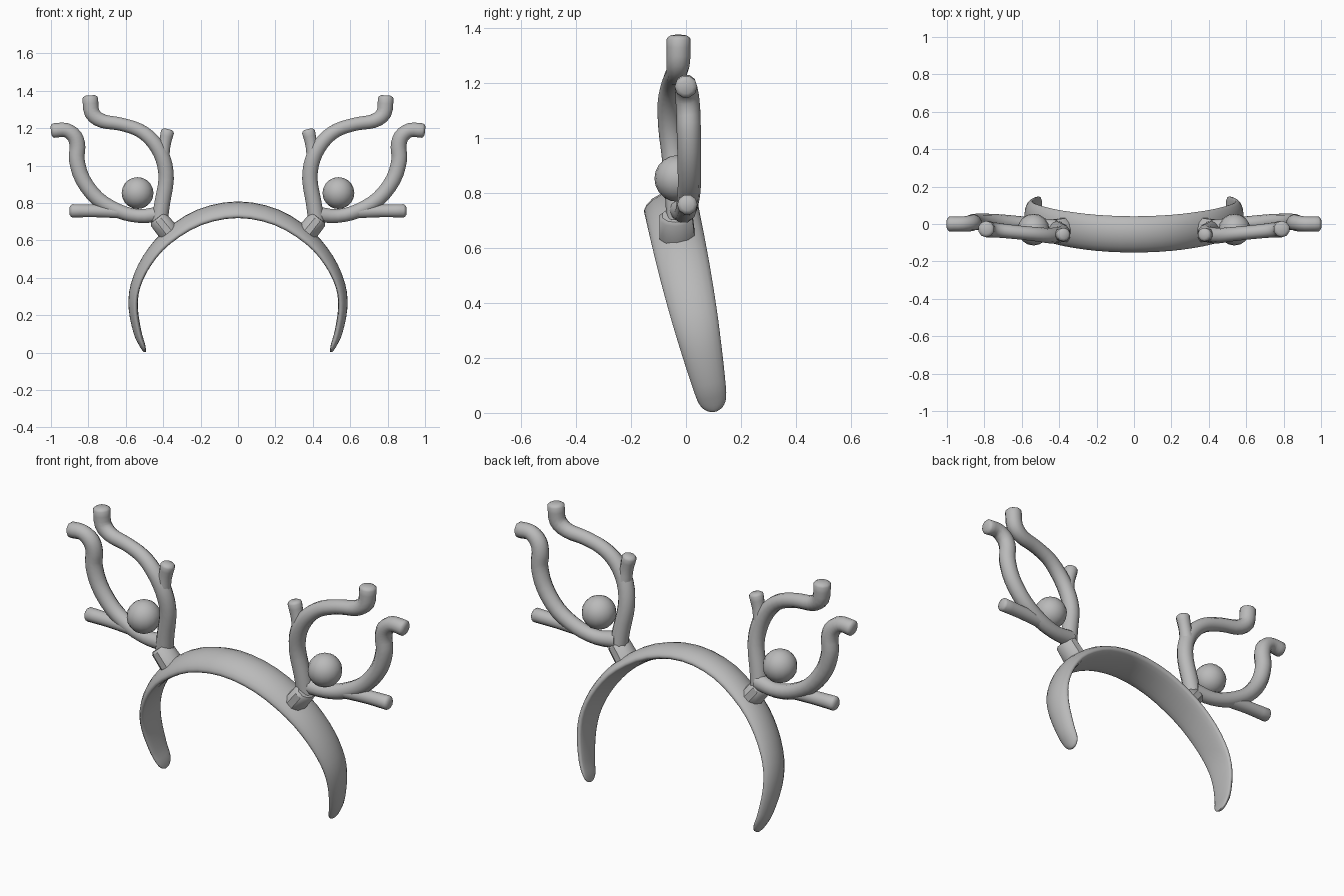
import bpy, bmesh, math
from mathutils import Vector

cube = bpy.data.objects.get("Cube")
if cube:
    bpy.data.objects.remove(cube, do_unlink=True)

grey = bpy.data.materials.new("plain grey")
grey.use_nodes = True
COLOUR = (0.49, 0.49, 0.49, 1)
grey.diffuse_color = COLOUR
grey.node_tree.nodes["Principled BSDF"].inputs["Base Color"].default_value = COLOUR


def finish(name, bm, mirror=False, angle=50):
    """Turn a bmesh into a smooth-shaded object, optionally mirrored in x."""
    bmesh.ops.recalc_face_normals(bm, faces=bm.faces)
    mesh = bpy.data.meshes.new(name)
    bm.to_mesh(mesh)
    bm.free()
    mesh.materials.append(grey)
    ob = bpy.data.objects.new(name, mesh)
    bpy.context.collection.objects.link(ob)
    bpy.ops.object.select_all(action='DESELECT')
    ob.select_set(True)
    bpy.context.view_layer.objects.active = ob
    bpy.ops.object.shade_smooth_by_angle(angle=math.radians(angle))
    if mirror:
        ob.modifiers.new("Mirror", 'MIRROR').use_axis[0] = True


def spline(points, steps):
    """Catmull-Rom samples through tuples of any length."""
    pts = [Vector(p) for p in points]
    pts = [pts[0] * 2 - pts[1]] + pts + [pts[-1] * 2 - pts[-2]]
    out = []
    for a, b, c, d in zip(pts, pts[1:], pts[2:], pts[3:]):
        for i in range(steps):
            t = i / steps
            out.append(0.5 * (2 * b + (c - a) * t + (2 * a - 5 * b + 4 * c - d) * t * t
                              + (3 * b - a - 3 * c + d) * t ** 3))
    return out + [pts[-2]]


def loft(rings):
    """Skin closed rings of points and cap both ends."""
    bm = bmesh.new()
    rows = [[bm.verts.new(p) for p in ring] for ring in rings]
    n = len(rows[0])
    for a, b in zip(rows, rows[1:]):
        for i in range(n):
            bm.faces.new((a[i], a[(i + 1) % n], b[(i + 1) % n], b[i]))
    bm.faces.new(rows[0])
    bm.faces.new(rows[-1])
    return bm


def tube(name, points, sides=10, steps=3):
    """Round tube through (x, y, z, radius) points, with a softened tip."""
    path = spline(points, steps)
    pos = [p.to_3d() for p in path]
    rad = [p[3] for p in path]
    end, tip_dir, tip_rad = pos[-1], (pos[-1] - pos[-2]).normalized(), rad[-1]
    for d, k in ((.008, .88), (.015, .6)):
        pos.append(end + tip_dir * d)
        rad.append(tip_rad * k)
    rings = []
    for i, p in enumerate(pos):
        t = (pos[min(i + 1, len(pos) - 1)] - pos[max(i - 1, 0)]).normalized()
        side = Vector((0, 1, 0))
        side = (side - t * side.dot(t)).normalized()
        up = t.cross(side)
        rings.append([p + rad[i] * (math.cos(a) * side + math.sin(a) * up)
                      for a in (2 * math.pi * k / sides for k in range(sides))])
    finish(name, loft(rings), mirror=True)


# Headband: x, z, width, bulge along one half, leaning forward
half = [(0, .752, .198, .054), (.2, .713, .197, .052), (.37, .609, .193, .046),
        (.475, .49, .185, .041), (.537, .36, .17, .037), (.55, .24, .15, .035),
        (.529, .11, .123, .03), (.507, .045, .102, .022), (.498, .016, .065, .014),
        (.495, .006, .025, .008)]
full = [(-x, z, w, o) for x, z, w, o in reversed(half[1:])] + half
samples = spline(full, 3)
LEAN = 0.215
across = Vector((0, 1, LEAN)).normalized()
centre = [Vector((s[0], 0.106 - LEAN * s[1], s[1])) for s in samples]
us = [-.97, -.85, -.6, -.3, 0, .3, .6, .85, .97]
rings = []
for i, s in enumerate(samples):
    t = (centre[min(i + 1, len(centre) - 1)] - centre[max(i - 1, 0)]).normalized()
    out = t.cross(across).normalized()
    # Domed outside, nearly flat inside, rounded rims
    section = [(-1, 0)] + [(u, s[3] * (1 - u * u) ** .6) for u in us] + [(1, 0)]
    section += [(u, -.42 * s[3] * (1 - u * u) ** .3) for u in reversed(us)]
    rings.append([centre[i] + across * (u * s[2] / 2) + out * v for u, v in section])
finish("headband", loft(rings), angle=70)

# Short sockets joining the antlers to the band, a little wider front to back
axis = Vector((.06, -.005, .075)).normalized()
base = Vector((.372, -.032, .645))
a1 = axis.cross(Vector((0, 1, 0))).normalized()
a2 = axis.cross(a1)
rings = []
for d, r in ((0, .056), (.085, .053), (.097, .043)):
    rings.append([base + axis * d + r * (math.cos(a) * a1 + 1.2 * math.sin(a) * a2)
                  for a in (k * math.pi / 5 for k in range(10))])
finish("antler_sockets", loft(rings), mirror=True, angle=40)

# Antler beams and tines
tube("inner_beams", [(.42, -.025, .70, .046), (.405, -.033, .80, .044), (.384, -.045, .93, .043),
                     (.402, -.058, 1.04, .043), (.455, -.062, 1.13, .041), (.53, -.054, 1.19, .038),
                     (.63, -.044, 1.222, .037), (.725, -.034, 1.238, .039), (.78, -.028, 1.28, .043),
                     (.79, -.027, 1.36, .044)])
tube("inner_tines", [(.405, -.056, 1.04, .04), (.393, -.057, 1.11, .034), (.377, -.057, 1.18, .037)])
tube("outer_beams", [(.42, -.02, .74, .044), (.53, -.005, .73, .038), (.64, .005, .757, .04),
                     (.75, .012, .822, .042), (.83, .012, .925, .043), (.862, .01, 1.03, .044),
                     (.858, .008, 1.10, .044), (.873, .004, 1.155, .043), (.92, 0, 1.19, .04),
                     (.985, 0, 1.187, .041)])
tube("outer_tines", [(.62, .002, .752, .036), (.76, .005, .757, .035), (.885, .005, .758, .037)])

# Round bauble nestled in each antler
bm = bmesh.new()
bmesh.ops.create_uvsphere(bm, u_segments=16, v_segments=10, radius=.085)
bmesh.ops.translate(bm, verts=bm.verts, vec=(.537, -.03, .853))
finish("baubles", bm, mirror=True)
